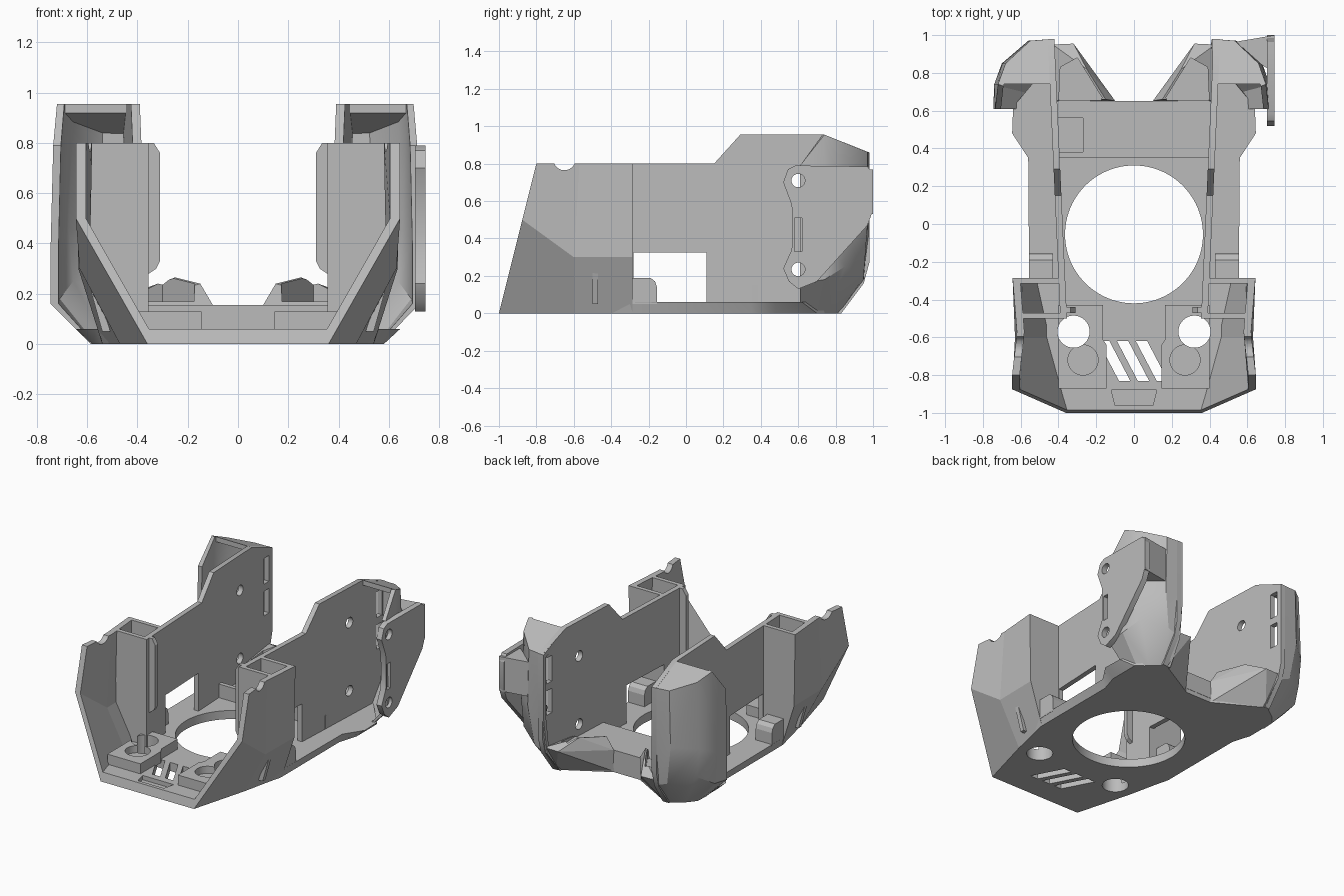
import bpy, bmesh
from math import sin, cos, pi, radians
from mathutils import Vector

if "Cube" in bpy.data.objects:
    bpy.data.objects.remove(bpy.data.objects["Cube"])

grey = bpy.data.materials.new("plain_grey")
grey.use_nodes = True
COLOUR = (0.5, 0.5, 0.5, 1)
grey.diffuse_color = COLOUR
grey.node_tree.nodes["Principled BSDF"].inputs["Base Color"].default_value = COLOUR


def finish(name, bm):
    bmesh.ops.recalc_face_normals(bm, faces=bm.faces[:])
    mesh = bpy.data.meshes.new(name)
    bm.to_mesh(mesh)
    bm.free()
    mesh.materials.append(grey)
    obj = bpy.data.objects.new(name, mesh)
    bpy.context.collection.objects.link(obj)
    return obj


def loft(name, rings):
    """Closed solid through rings with equal point counts."""
    bm = bmesh.new()
    loops = [[bm.verts.new(p) for p in ring] for ring in rings]
    n = len(loops[0])
    for a, b in zip(loops, loops[1:]):
        for i in range(n):
            j = (i + 1) % n
            bm.faces.new((a[i], a[j], b[j], b[i]))
    bm.faces.new(loops[0])
    bm.faces.new(loops[-1])
    return finish(name, bm)


def prism(name, profile, axis, lo, hi, s=1, warp=None):
    """Profile in the two axes other than the given one, extruded along it."""
    def place(p, t):
        v = list(p)
        v.insert("xyz".index(axis), t)
        if warp:
            v = warp(*v)
        return (v[0] * s, v[1], v[2])
    return loft(name, [[place(p, t) for p in profile] for t in (lo, hi)])


def shell(name, rows, s, inward):
    """Open grid surface given thickness by moving a copy inward."""
    bm = bmesh.new()
    grid = [[bm.verts.new((x * s, y, z)) for x, y, z in row] for row in rows]
    for a, b in zip(grid, grid[1:]):
        for i in range(len(a) - 1):
            bm.faces.new((a[i], a[i + 1], b[i + 1], b[i]))
    out = bmesh.ops.extrude_face_region(bm, geom=bm.faces[:], use_keep_orig=True)
    for v in out["geom"]:
        if isinstance(v, bmesh.types.BMVert):
            x, y, z = inward(v.co.x * s, v.co.y, v.co.z)
            v.co = (x * s, y, z)
    return finish(name, bm)


def hull(name, points, s):
    bm = bmesh.new()
    for x, y, z in points:
        bm.verts.new((x * s, y, z))
    bmesh.ops.convex_hull(bm, input=bm.verts[:])
    return finish(name, bm)


def rect(a0, b0, a1, b1):
    return [(a0, b0), (a1, b0), (a1, b1), (a0, b1)]


def circle(a, b, r, n=48):
    return [(a + r * cos(2 * pi * i / n), b + r * sin(2 * pi * i / n)) for i in range(n)]


def cut(obj, *cutters):
    for c in cutters:
        c.hide_render = True
        mod = obj.modifiers.new("cut", "BOOLEAN")
        mod.operation = "DIFFERENCE"
        mod.solver = "EXACT"
        mod.object = c
        bpy.context.view_layer.objects.active = obj
        bpy.ops.object.modifier_apply(modifier=mod.name)
        bpy.data.objects.remove(c)


def smooth(obj):
    bpy.ops.object.select_all(action="DESELECT")
    obj.select_set(True)
    bpy.context.view_layer.objects.active = obj
    bpy.ops.object.shade_smooth_by_angle(angle=radians(30))


def both(half, z):
    return [(x, y, z) for x, y in half] + [(-x, y, z) for x, y in reversed(half)]


# Floor with fan opening, screw holes, vents and front notch
low = [(.36, -1), (.54, -.3), (.54, .35), (.58, .48), (.58, .7), (.42, .83), (.1, .65)]
high = [(.385, -.985), (.555, -.3), (.56, .35), (.645, .48), (.64, .62), (.44, .86), (.1, .65)]
floor = loft("floor", [both(low, 0), both(high, .06)])
cut(floor, prism("fan_cut", circle(0, -.055, .365, 96), "z", -.1, .3))
for s in (1, -1):
    cut(floor, prism("hole_cut", circle(.32, -.57, .085), "z", -.1, .3, s))
for x in (-.13, -.03, .07):
    vent = [(x - .06, -.62), (x, -.62), (x + .11, -.83), (x + .05, -.83)]
    cut(floor, prism("vent_cut", vent, "z", -.1, .3))
cut(floor, prism("notch_cut", [(-.12, -.88), (.12, -.88), (.1, -.96), (-.1, -.96)], "z", .03, .3))
smooth(floor)

# Rear crossbar with a shallow pocket
bar = prism("rear_crossbar", rect(-.43, .35, .43, .652), "z", .03, .155)
cut(bar, prism("pocket_cut", rect(-.405, .38, -.27, .56), "z", .08, .3))


def lean(x, y, z):
    return (x + .045 * (y + .28), y, z)


def cap_slope(x, y, z):
    return (x, y, z - .4 * (y - .74))


for s, side in ((1, "left"), (-1, "right")):
    # Thin upright side wall with window, screw holes and rear slots
    outline = [(-.5, .05), (-.5, .8), (.15, .8), (.29, .955), (.74, .955), (.98, .86),
               (.98, .27), (.95, .16), (.83, .0), (.6, .0), (.6, .05)]
    wall = prism(side + "_wall", outline, "x", .365, .4, s, lean)
    cut(wall, prism("window_cut", rect(-.28, .06, .11, .325), "x", .2, .6, s),
        prism("slot_cut", rect(.88, .64, .94, .82), "x", .2, .6, s),
        prism("slot_cut", rect(.88, .42, .94, .59), "x", .2, .6, s),
        prism("upper_hole_cut", circle(.6, .71, .036), "x", .2, .6, s),
        prism("lower_hole_cut", circle(.6, .235, .036), "x", .2, .6, s))
    smooth(wall)

    # Flared front panel with a dip in its top edge
    rows = [[(.36, -1, 0), (.47, -.6, 0), (.54, -.285, 0)],
            [(.645, -.875, .5), (.63, -.6, .3), (.635, -.285, .3)],
            [(.645, -.8, .8), (.62, -.57, .8), (.643, -.285, .8)]]
    panel = shell(side + "_front_panel", rows, s, lambda x, y, z: (x - .04, y, z))
    cut(panel, prism("dip_cut", circle(-.65, .825, .06), "x", .4, .8, s))

    # Hollow pillar behind the front panel, with its flange
    web = [(.365, .05), (.54, .05), (.61, .3), (.615, .8), (.365, .8)]
    prism(side + "_pillar_front", web, "y", -.5, -.47, s)
    prism(side + "_pillar_back", web, "y", -.315, -.285, s)
    lip = [(.37, .8), (.335, .8), (.31, .76), (.31, .33), (.325, .3), (.37, .27)]
    prism(side + "_pillar_flange", lip, "y", -.47, -.44, s)

    # Low mounting block with a through hole and a blind recess
    block = prism(side + "_mount_block", [(.165, -.43), (.4, -.43), (.4, -.87), (.145, -.87),
                  (.145, -.64), (.165, -.61)], "z", .05, .13, s)
    cut(block, prism("hole_cut", circle(.32, -.57, .085), "z", -.1, .3, s),
        prism("recess_cut", circle(.27, -.72, .08), "z", .08, .3, s))
    smooth(block)

    # Rounded lug on the ledge outside the wall
    lug = [(-.29, .05), (-.155, .05), (-.155, .14), (-.165, .17), (-.19, .19), (-.29, .19)]
    prism(side + "_lug", lug, "x", .43, .555, s)

    # Rear corner column, open towards the front, with sloping cap
    rows = [[(.40, .83, 0), (.45, .82, 0), (.53, .76, 0), (.58, .7, 0), (.585, .61, 0)],
            [(.42, .95, .16), (.52, .95, .2), (.68, .85, .25), (.74, .74, .18), (.745, .61, .16)],
            [(.425, .98, .4), (.56, .97, .47), (.7, .85, .45), (.74, .74, .4), (.745, .61, .4)],
            [(.425, .98, .859), (.55, .97, .863), (.68, .85, .911), (.72, .74, .955), (.735, .61, .79)]]
    k = .97 if s > 0 else 1
    rows = [[(x * k, y, z) for x, y, z in row] for row in rows]
    column = shell(side + "_rear_column", rows, s,
                   lambda x, y, z: (.43 + (x - .43) * .9, .61 + (y - .61) * .92, z))
    smooth(column)
    top = [(x, y) for x, y, z in rows[3][:4]] + [(.42, .74)]
    prism(side + "_column_cap", top, "z", .92, .955, s, cap_slope)

    # Rear scoop joining the crossbar to the column
    scoop = hull(side + "_scoop", [(.1, .64, 0), (.44, .64, 0), (.42, .83, 0), (.1, .652, .155),
                 (.15, .66, .24), (.25, .82, .265), (.32, .955, .2), (.43, .95, .2),
                 (.44, .65, .16), (.3, .68, .22)], s)
    cut(scoop, prism("scoop_cut", [(.39, .83), (.3, .88), (.17, .67), (.19, .6), (.4, .6)],
                     "z", .17, .5, s))

# Side bracket on the left rear column only
edge = [(.6, .13), (.55, .17), (.52, .24), (.565, .34), (.57, .45), (.565, .58), (.52, .7),
        (.545, .77), (.585, .79), (.97, .785), (1, .74), (1, .55), (.97, .47), (.7, .17)]
bracket = prism("left_bracket", edge, "x", .705, .745)
cut(bracket, prism("upper_hole_cut", circle(.6, .71, .036), "x", .6, .9),
    prism("lower_hole_cut", circle(.6, .235, .036), "x", .6, .9),
    prism("slot_cut", rect(.58, .33, .62, .51), "x", .6, .9))
smooth(bracket)
prism("left_bracket_web", [(.54, .965), (.745, 1), (.745, .8), (.68, .84)], "z", .53, .77)
